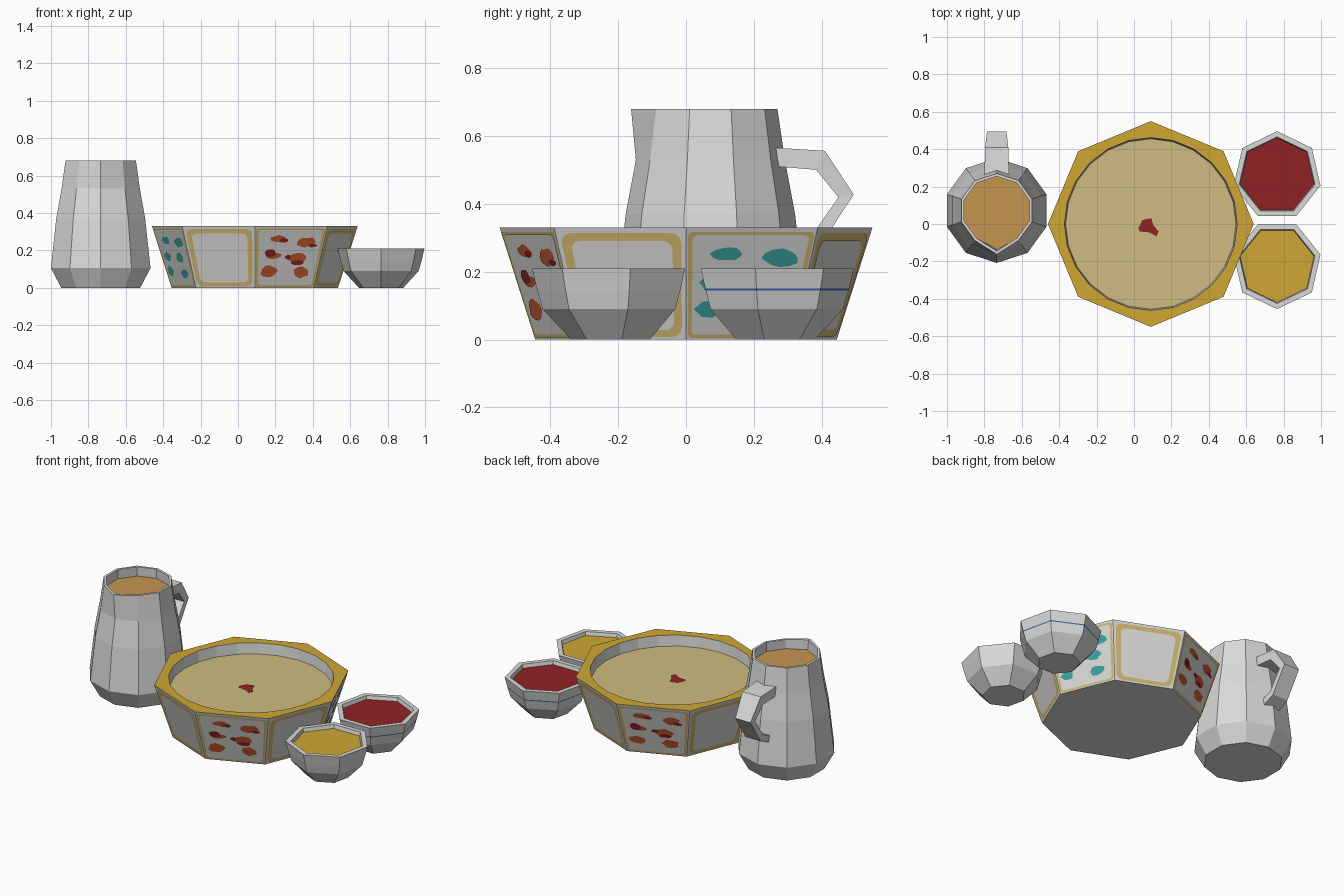
import bpy, math, random
from mathutils import Vector

if "Cube" in bpy.data.objects:
    bpy.data.objects.remove(bpy.data.objects["Cube"])

random.seed(4)


def mat(name, *rgb):
    m = bpy.data.materials.new(name)
    m.diffuse_color = (*rgb, 1)
    m.use_nodes = True
    m.node_tree.nodes["Principled BSDF"].inputs["Base Color"].default_value = m.diffuse_color
    return m


WHITE = mat("glazed_white", .70, .70, .69)
GOLD = mat("gold", .62, .39, .035)
BROTH = mat("pale_broth", .63, .50, .22)
TRIM = mat("trim_tan", .65, .47, .16)
RED = mat("dark_red", .28, .016, .018)
TEA = mat("milky_tea", .56, .30, .08)
TEAL = mat("teal", .045, .36, .34)
ORANGE = mat("orange", .55, .10, .03)
BLUE = mat("blue", .04, .12, .42)


def make(name, verts, faces, mats, idx=None):
    me = bpy.data.meshes.new(name)
    me.from_pydata([tuple(v) for v in verts], [], faces)
    for m in mats:
        me.materials.append(m)
    if idx:
        for p, i in zip(me.polygons, idx):
            p.material_index = i
    ob = bpy.data.objects.new(name, me)
    bpy.context.collection.objects.link(ob)
    return ob


def ring(n, r, z, c, phase):
    return [Vector((c[0] + r * math.cos(phase + math.tau * i / n),
                    c[1] + r * math.sin(phase + math.tau * i / n), z)) for i in range(n)]


def shell(name, rings, mats=(WHITE,), special=None):
    """Skin a stack of equal rings, bottom closed; special: {ring index: material index}."""
    n = len(rings[0])
    verts = [v for r in rings for v in r]
    faces, idx = [list(range(n))[::-1]], [0]
    for k in range(len(rings) - 1):
        for i in range(n):
            j = (i + 1) % n
            faces.append([k * n + i, k * n + j, (k + 1) * n + j, (k + 1) * n + i])
            idx.append((special or {}).get(k, 0))
    return make(name, verts, faces, mats, idx)


def disc(name, pts, m):
    return make(name, pts, [list(range(len(pts)))], [m])


# ---- large octagonal bowl with a round opening
C, H, RB, RT = (.09, 0), .33, .445, .55


def octagon(r, z, split=3):
    c = ring(8, r, z, C, 0)
    return [c[i].lerp(c[(i + 1) % 8], s / split) for i in range(8) for s in range(split)]


shell("large_bowl", [octagon(RB, 0), octagon(RT, H), ring(24, .462, H, C, 0),
                     ring(24, .455, .262, C, 0)], (WHITE, GOLD), {1: 1})
disc("broth", ring(24, .456, .265, C, 0), BROTH)
splash = [(.045, .02), (.024, -.02), (.03, -.04), (.083, -.045), (.12, -.067),
          (.131, -.04), (.104, -.008), (.093, .03), (.07, .027)]
disc("broth_garnish", [Vector((x, y, .269)) for x, y in splash], RED)

# ---- painted panels on the bowl sides
bottom, top = ring(8, RB, 0, C, 0), ring(8, RT, H, C, 0)


def on_side(k, u, v, lift):
    a, b, c, d = bottom[k], bottom[(k + 1) % 8], top[(k + 1) % 8], top[k]
    normal = (b - a).cross(d - a).normalized()
    return a.lerp(b, u).lerp(d.lerp(c, u), v) + normal * lift


def rounded(u0, u1, v0, v1, r):
    pts = []
    for cx, cy, a0 in ((u1 - r, v1 - r, 0), (u0 + r, v1 - r, 90),
                       (u0 + r, v0 + r, 180), (u1 - r, v0 + r, 270)):
        for s in range(4):
            a = math.radians(a0 + 30 * s)
            pts.append((cx + r * math.cos(a), cy + r * math.sin(a)))
    return pts


def frame(name, k, outer, inner):
    o, i, n = rounded(*outer), rounded(*inner), 16
    verts = [on_side(k, u, v, .002) for u, v in o + i]
    faces = [[s, (s + 1) % n, n + (s + 1) % n, n + s] for s in range(n)]
    make(name, verts, faces, [TRIM])


def blobs(name, k, spots, m, lift):
    verts, faces = [], []
    for u, v, ru, rv in spots:
        faces.append(list(range(len(verts), len(verts) + 12)))
        for s in range(12):
            a, j = math.tau * s / 12, random.uniform(.8, 1.12)
            verts.append(on_side(k, u + ru * j * math.cos(a), v + rv * j * math.sin(a), lift))
    make(name, verts, faces, [m])


teal_spots = [(.33, .77, .13, .065), (.76, .73, .15, .08), (.23, .51, .13, .07),
              (.66, .49, .13, .08), (.19, .27, .11, .08), (.70, .23, .14, .08)]
orange_spots = [(.34, .79, .13, .06), (.74, .74, .13, .08), (.28, .52, .12, .05),
                (.64, .48, .15, .08), (.22, .27, .14, .09), (.74, .25, .13, .09)]
red_spots = [(.22, .56, .09, .07), (.66, .41, .10, .04), (.50, .50, .05, .04),
             (.84, .69, .07, .03), (.42, .77, .06, .03)]
for k in range(8):
    if k % 2:
        frame(f"panel_frame_{k}", k, (.035, .965, .025, .955, .09), (.105, .895, .085, .885, .08))
    else:
        frame(f"thin_frame_{k}", k, (.015, .985, .015, .965, .04), (.05, .95, .045, .935, .04))
        if k in (0, 4):
            blobs(f"teal_flowers_{k}", k, teal_spots, TEAL, .002)
        else:
            blobs(f"orange_flowers_{k}", k, orange_spots, ORANGE, .002)
            blobs(f"red_petals_{k}", k, red_spots, RED, .004)


# ---- two small seven-sided bowls
def small_bowl(name, c, phase, fill, band):
    prof = [(.122, 0), (.206, .09), (.222, .145), (.2235, .151), (.238, .21), (.208, .21), (.2, .18)]
    shell(name, [ring(7, r, z, c, phase) for r, z in prof], (WHITE, band), {2: 1})
    disc(name + "_filling", ring(7, .203, .188, c, phase), fill)


small_bowl("red_sauce_bowl", (.765, .258), math.pi / 2, RED, BLUE)
small_bowl("yellow_sauce_bowl", (.765, -.217), -math.pi / 2, GOLD, WHITE)

# ---- ten-sided jug with a pulled spout
J = (-.734, .072)
prof = [(.222, 0, 0), (.28, .105, 0), (.25, .37, 0), (.22, .53, 0), (.198, .68, .036),
        (.183, .68, .034), (.186, .61, .02)]
rings = []
for r, z, pull in prof:
    pts = ring(10, r, z, J, -math.pi / 2)
    pts[0].y -= pull
    rings.append(pts)
shell("jug", rings)
tea = ring(10, .187, .622, J, -math.pi / 2)
tea[0].y -= .022
disc("jug_tea", tea, TEA)

# ---- jug handle: outer and inner edge points (y, z)
outer = [(.25, .567), (.41, .557), (.495, .428), (.395, .275), (.27, .22)]
inner = [(.25, .512), (.384, .501), (.45, .42), (.37, .305), (.27, .265)]
half = [.066, .062, .052, .052, .056]
verts, faces = [], []
for (oy, oz), (iy, iz), w in zip(outer, inner, half):
    verts += [(J[0] - w, oy, oz), (J[0] + w, oy, oz), (J[0] + w, iy, iz), (J[0] - w, iy, iz)]
for k in range(4):
    for s in range(4):
        t = (s + 1) % 4
        faces.append([4 * k + s, 4 * k + t, 4 * k + 4 + t, 4 * k + 4 + s][::-1])
faces += [[0, 1, 2, 3], [19, 18, 17, 16]]
h = make("jug_handle", verts, faces, [WHITE])
import bmesh
bm = bmesh.new()
bm.from_mesh(h.data)
bmesh.ops.recalc_face_normals(bm, faces=bm.faces)
bm.to_mesh(h.data)
bm.free()
